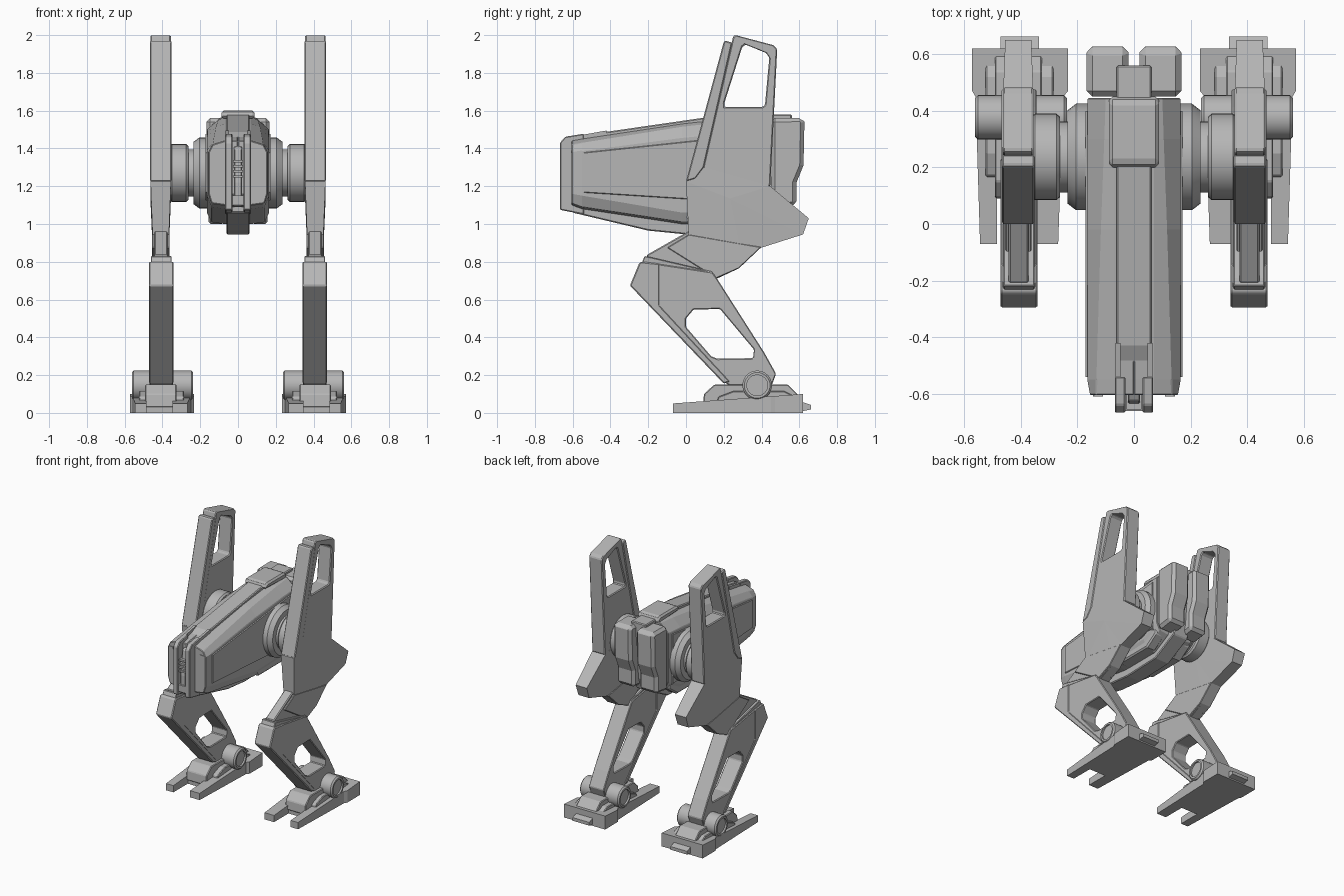
import bpy, bmesh, math

grey = bpy.data.materials.new("plain_grey")
grey.diffuse_color = (0.47, 0.47, 0.47, 1)


def finish(name, bm, bevel=0.0, mirror=True, smooth=False):
    bmesh.ops.recalc_face_normals(bm, faces=bm.faces[:])
    me = bpy.data.meshes.new(name)
    bm.to_mesh(me)
    bm.free()
    me.materials.append(grey)
    ob = bpy.data.objects.new(name, me)
    bpy.context.collection.objects.link(ob)
    if smooth:
        bpy.ops.object.select_all(action='DESELECT')
        ob.select_set(True)
        bpy.context.view_layer.objects.active = ob
        bpy.ops.object.shade_smooth_by_angle(angle=math.radians(30))
    if bevel:
        b = ob.modifiers.new("edge", 'BEVEL')
        b.width, b.segments, b.limit_method = bevel, 1, 'ANGLE'
        b.angle_limit = math.radians(35)
    if mirror:
        ob.modifiers.new("mirror", 'MIRROR').use_clip = False
    return ob


def extrude(name, loops, shift, to3d, bevel=0.0, mirror=True):
    """Fill an outline (with optional holes) and give it thickness."""
    bm = bmesh.new()
    edges = []
    for loop in loops:
        vs = [bm.verts.new(to3d(*p)) for p in loop]
        edges += [bm.edges.new((vs[i - 1], vs[i])) for i in range(len(vs))]
    bmesh.ops.triangle_fill(bm, edges=edges, use_beauty=True, use_dissolve=True)
    ext = bmesh.ops.extrude_face_region(bm, geom=bm.faces[:], use_keep_orig=True)
    bmesh.ops.translate(bm, vec=shift, verts=[v for v in ext['geom'] if isinstance(v, bmesh.types.BMVert)])
    return finish(name, bm, bevel, mirror)


def side_plate(name, x0, x1, *loops, bevel=0.0, mirror=True):
    """Outline in (y, z), thickness along x."""
    return extrude(name, loops, (x1 - x0, 0, 0), lambda y, z: (x0, y, z), bevel, mirror)


def loft(name, sections, bevel=0.0, mirror=True):
    """Skin (y, [(x, z)...]) sections and cap both ends."""
    bm = bmesh.new()
    rings = [[bm.verts.new((x, y, z)) for x, z in pts] for y, pts in sections]
    n = len(rings[0])
    for a, b in zip(rings, rings[1:]):
        for i in range(n):
            bm.faces.new((a[i - 1], a[i], b[i], b[i - 1]))
    bm.faces.new(rings[0])
    bm.faces.new(rings[-1])
    return finish(name, bm, bevel, mirror)


def lathe_x(name, profile, y, z, seg=32):
    """Turn an (x, radius) profile around an axis along x."""
    bm = bmesh.new()
    rings = []
    for x, r in profile:
        rings.append([bm.verts.new((x, y + r * math.cos(2 * math.pi * i / seg),
                                    z + r * math.sin(2 * math.pi * i / seg))) for i in range(seg)])
    for a, b in zip(rings, rings[1:]):
        for i in range(seg):
            bm.faces.new((a[i - 1], a[i], b[i], b[i - 1]))
    bm.faces.new(rings[0])
    bm.faces.new(rings[-1])
    return finish(name, bm, smooth=True)


# --- hull: faceted shell growing taller towards the rear
def section(top, edge, side_hi, side_lo, low, x_edge, x_side=0.165):
    return [(0, top), (0.07, top), (x_edge, edge), (x_side, side_hi),
            (x_side, side_lo), (0.14, low), (0.07, low - 0.01), (0, low - 0.01)]


loft("hull", [
    (-0.605, section(1.44, 1.42, 1.38, 1.16, 1.11, 0.135, 0.155)),
    (-0.55, section(1.45, 1.43, 1.39, 1.15, 1.09, 0.133)),
    (-0.02, section(1.53, 1.515, 1.46, 1.06, 1.01, 0.117)),
    (0.30, section(1.565, 1.55, 1.49, 1.07, 1.01, 0.105)),
    (0.445, section(1.57, 1.56, 1.50, 1.14, 1.09, 0.10))], bevel=0.004)

# --- raised panels on the hull flanks
loft("flank_panel", [
    (y, [(0.155, hi), (0.171, hi - 0.01), (0.171, lo + 0.01), (0.155, lo)])
    for y, hi, lo in ((-0.54, 1.385, 1.16), (0.40, 1.485, 1.10))])

# --- central spine, cheeks and nose
side_plate("spine", -0.062, 0.062, [
    (-0.60, 1.40), (-0.43, 1.487), (0.2, 1.578), (0.56, 1.58), (0.56, 1.5), (0.53, 1.15),
    (0.50, 1.06), (0.30, 0.955), (0.0, 0.945), (-0.2, 0.965), (-0.60, 1.06)], bevel=0.006, mirror=False)
side_plate("nose_cheek", 0.03, 0.068, [
    (-0.667, 1.43), (-0.64, 1.462), (-0.54, 1.478), (-0.54, 1.05), (-0.667, 1.075)], bevel=0.005)
side_plate("nose_rail", 0.048, 0.066, [
    (-0.56, 1.47), (-0.42, 1.495), (-0.42, 1.40), (-0.56, 1.38)])
side_plate("nose_core", -0.022, 0.022, [
    (-0.65, 1.22), (-0.625, 1.40), (-0.55, 1.44), (-0.55, 1.09), (-0.65, 1.09)], bevel=0.005, mirror=False)
for i in range(4):
    z = 1.245 + i * 0.027
    side_plate("nose_rib", -0.026, 0.026, [
        (-0.655, z), (-0.655, z + 0.013), (-0.6, z + 0.013), (-0.6, z)], mirror=False)
side_plate("nose_crossbar", -0.045, 0.045, [
    (-0.66, 1.10), (-0.66, 1.15), (-0.6, 1.16), (-0.6, 1.09)], mirror=False)
side_plate("front_notch", 0.11, 0.145, [
    (-0.61, 1.375), (-0.61, 1.39), (-0.59, 1.39), (-0.59, 1.375)])

# --- top hatch and rear pack
side_plate("top_hatch", -0.088, 0.088, [
    (0.2, 1.56), (0.2, 1.585), (0.22, 1.6), (0.43, 1.6), (0.45, 1.585), (0.45, 1.55)],
    bevel=0.012, mirror=False)
side_plate("rear_pack", 0.02, 0.167, [
    (0.45, 1.56), (0.615, 1.562), (0.627, 1.54), (0.622, 1.31), (0.585, 1.22),
    (0.585, 1.10), (0.45, 1.08)], bevel=0.02)
side_plate("belly_block", 0.075, 0.155, [
    (-0.02, 1.05), (0.02, 1.0), (0.32, 1.0), (0.42, 1.07), (0.42, 1.12)], bevel=0.01)

# --- shoulder joint
lathe_x("shoulder_joint", [
    (0.10, 0.188), (0.205, 0.188), (0.235, 0.165), (0.235, 0.125), (0.262, 0.125),
    (0.262, 0.142), (0.274, 0.153), (0.35, 0.153), (0.365, 0.14)], 0.237, 1.27)

# --- tall hip plate with a window near its tip
side_plate("hip_plate", 0.356, 0.463, [
    (0.25, 1.995), (0.262, 2.0), (0.462, 1.947), (0.483, 1.925), (0.446, 1.2),
    (0.233, 1.135), (0.09, 1.3)], [
    (0.297, 1.935), (0.315, 1.95), (0.425, 1.905), (0.441, 1.88), (0.418, 1.63),
    (0.405, 1.62), (0.205, 1.62), (0.203, 1.64)], bevel=0.006)
side_plate("hip_leading_edge", 0.352, 0.467, [
    (0.20, 1.965), (0.21, 1.97), (0.245, 1.96), (0.095, 1.30), (0.05, 1.24), (0.0, 1.225)], bevel=0.006)

# --- flared lower hip: creased skirt fanned around its highest point
rim = [(0.095, 1.3, 0.054), (0.02, 1.3, 0.054), (0.0, 1.225, 0.054), (0.016, 0.905, 0.042),
       (0.29, 0.843, 0.042), (0.40, 0.875, 0.042), (0.62, 0.945, 0.044), (0.65, 1.03, 0.046),
       (0.446, 1.2, 0.054)]
bm = bmesh.new()
lo = [bm.verts.new((0.409 - w, y, z)) for y, z, w in rim]
hi = [bm.verts.new((0.409 + w, y, z)) for y, z, w in rim]
for ring, x in ((lo, 0.355), (hi, 0.464)):
    c = bm.verts.new((x, 0.233, 1.135))
    for i in range(len(rim)):
        bm.faces.new((ring[i - 1], ring[i], c))
for i in range(len(rim)):
    bm.faces.new((lo[i - 1], lo[i], hi[i], hi[i - 1]))
# remove the forward sliver lying outside the leading edge
for v in (lo[1], hi[1]):
    v.co.y, v.co.z = 0.04, 1.27
finish("hip_skirt", bm)

# --- thigh linking hip and knee
side_plate("thigh", 0.373, 0.443, [
    (0.01, 0.96), (-0.21, 0.835), (-0.16, 0.72), (0.14, 0.70), (0.28, 0.765),
    (0.40, 0.88), (0.30, 1.0)], bevel=0.006)
side_plate("thigh_rib", 0.362, 0.455, [
    (0.016, 0.945), (-0.10, 0.875), (0.16, 0.712), (0.28, 0.765), (0.40, 0.878)], bevel=0.004)

# --- shin frame with its opening, and knee guard
side_plate("shin", 0.345, 0.468, [
    (-0.22, 0.80), (-0.245, 0.795), (-0.29, 0.674), (0.20, 0.165), (0.30, 0.10),
    (0.44, 0.11), (0.477, 0.207), (0.414, 0.32), (0.165, 0.71), (0.14, 0.745)], [
    (0.0, 0.50), (0.04, 0.547), (0.18, 0.55), (0.36, 0.335), (0.355, 0.29),
    (0.165, 0.287), (0.133, 0.30), (0.0, 0.455)], bevel=0.005)
side_plate("knee_guard", 0.341, 0.472, [
    (-0.235, 0.80), (-0.247, 0.795), (-0.297, 0.674), (0.20, 0.155), (0.235, 0.165),
    (-0.14, 0.57), (-0.14, 0.79)], bevel=0.006)
side_plate("knee_cap", 0.352, 0.461, [
    (-0.235, 0.79), (-0.22, 0.83), (-0.19, 0.825), (0.14, 0.748), (0.14, 0.70), (-0.2, 0.72)], bevel=0.004)

# --- ankle barrel with recessed end caps
lathe_x("ankle_barrel", [
    (0.25, 0.055), (0.237, 0.055), (0.237, 0.068), (0.247, 0.078), (0.552, 0.078),
    (0.562, 0.068), (0.562, 0.055), (0.55, 0.055)], 0.377, 0.146)

# --- forked foot: cut from plan, then sloped down to the toes
foot = extrude("foot_sole", [[
    (0.233, 0.62), (0.233, 0.47), (0.25, 0.45), (0.268, -0.07), (0.346, -0.07), (0.346, 0.10),
    (0.484, 0.10), (0.484, -0.07), (0.544, -0.07), (0.56, 0.45), (0.572, 0.47), (0.572, 0.62)]],
    (0, 0, 0.1), lambda x, y: (x, y, 0))
for v in foot.data.vertices:
    if v.co.z > 0.05:
        v.co.z = 0.05 + 0.05 * (v.co.y + 0.07) / 0.69
side_plate("foot_instep", 0.325, 0.492, [
    (0.09, 0.03), (0.095, 0.10), (0.15, 0.15), (0.54, 0.15), (0.595, 0.095), (0.595, 0.03)], bevel=0.005)
side_plate("foot_shoulder", 0.285, 0.525, [
    (0.16, 0.03), (0.17, 0.085), (0.25, 0.115), (0.52, 0.115), (0.57, 0.09), (0.57, 0.03)], bevel=0.005)
side_plate("heel_tab", 0.335, 0.472, [
    (0.61, 0.06), (0.662, 0.042), (0.662, 0.018), (0.61, 0.008)])
